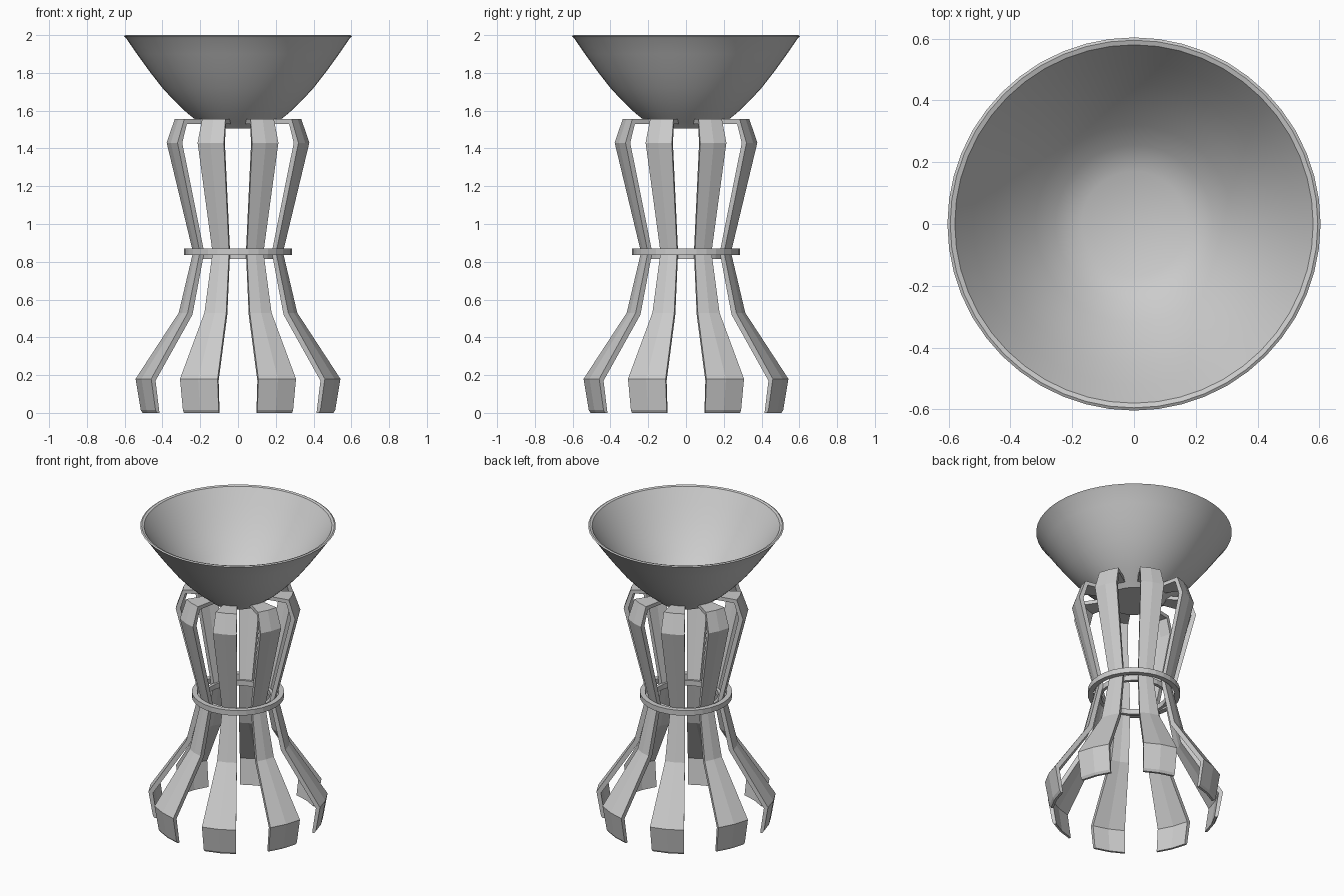
import bpy, bmesh, math

if "Cube" in bpy.data.objects:
    bpy.data.objects.remove(bpy.data.objects["Cube"])

def revolve(name, profile, segs=32, start=0.0, sweep=360.0, closed=True, smooth=None):
    """Sweep an (r, z) profile about z; partial sweeps of closed profiles get end caps."""
    bm = bmesh.new()
    full = sweep >= 360
    rows = []
    for i in range(segs if full else segs + 1):
        a = math.radians(start + sweep * i / segs)
        rows.append([bm.verts.new((r * math.cos(a), r * math.sin(a), z)) for r, z in profile])
    n = len(profile)
    for i in range(segs):
        A, B = rows[i], rows[(i + 1) % len(rows)]
        for j in range(n if closed else n - 1):
            k = (j + 1) % n
            bm.faces.new((A[j], B[j], B[k], A[k]))
    if not full:
        bm.faces.new(rows[0])
        bm.faces.new(rows[-1])
    elif not closed:
        bm.faces.new([r[0] for r in rows])
        bm.faces.new([r[-1] for r in rows])
    bmesh.ops.recalc_face_normals(bm, faces=bm.faces[:])
    me = bpy.data.meshes.new(name)
    bm.to_mesh(me)
    bm.free()
    ob = bpy.data.objects.new(name, me)
    bpy.context.collection.objects.link(ob)
    if smooth:
        bpy.context.view_layer.objects.active = ob
        ob.select_set(True)
        bpy.ops.object.shade_smooth_by_angle(angle=math.radians(smooth))
        ob.select_set(False)
    return ob

# Eight curved slats: outer line up, inner line back down
outer = [(0.515, 0.0), (0.525, 0.015), (0.553, 0.18), (0.32, 0.53), (0.243, 0.85),
         (0.385, 1.43), (0.342, 1.555), (0.20, 1.555)]
inner = [(0.20, 1.53), (0.325, 1.53), (0.355, 1.43), (0.215, 0.85),
         (0.29, 0.52), (0.525, 0.17), (0.50, 0.0)]
for k in range(8):
    revolve(f"leg_{k + 1}", outer + inner, segs=2, start=11.25 + 45 * k, sweep=22.5)

# Waist bands outside and inside the slats
revolve("waist_ring", [(0.252, 0.835), (0.285, 0.835), (0.285, 0.87), (0.252, 0.87)])
revolve("inner_waist_ring", [(0.20, 0.815), (0.22, 0.815), (0.22, 0.85), (0.20, 0.85)])

# Thin-walled bowl
bowl = [(0.17, 1.505), (0.21, 1.54), (0.27, 1.588), (0.335, 1.65), (0.40, 1.72), (0.47, 1.81),
        (0.535, 1.90), (0.59, 1.98), (0.604, 1.995), (0.595, 2.0), (0.58, 1.995),
        (0.52, 1.905), (0.455, 1.815), (0.385, 1.73), (0.32, 1.665), (0.255, 1.605),
        (0.17, 1.56)]
revolve("bowl", bowl, segs=48, closed=False, smooth=30)
